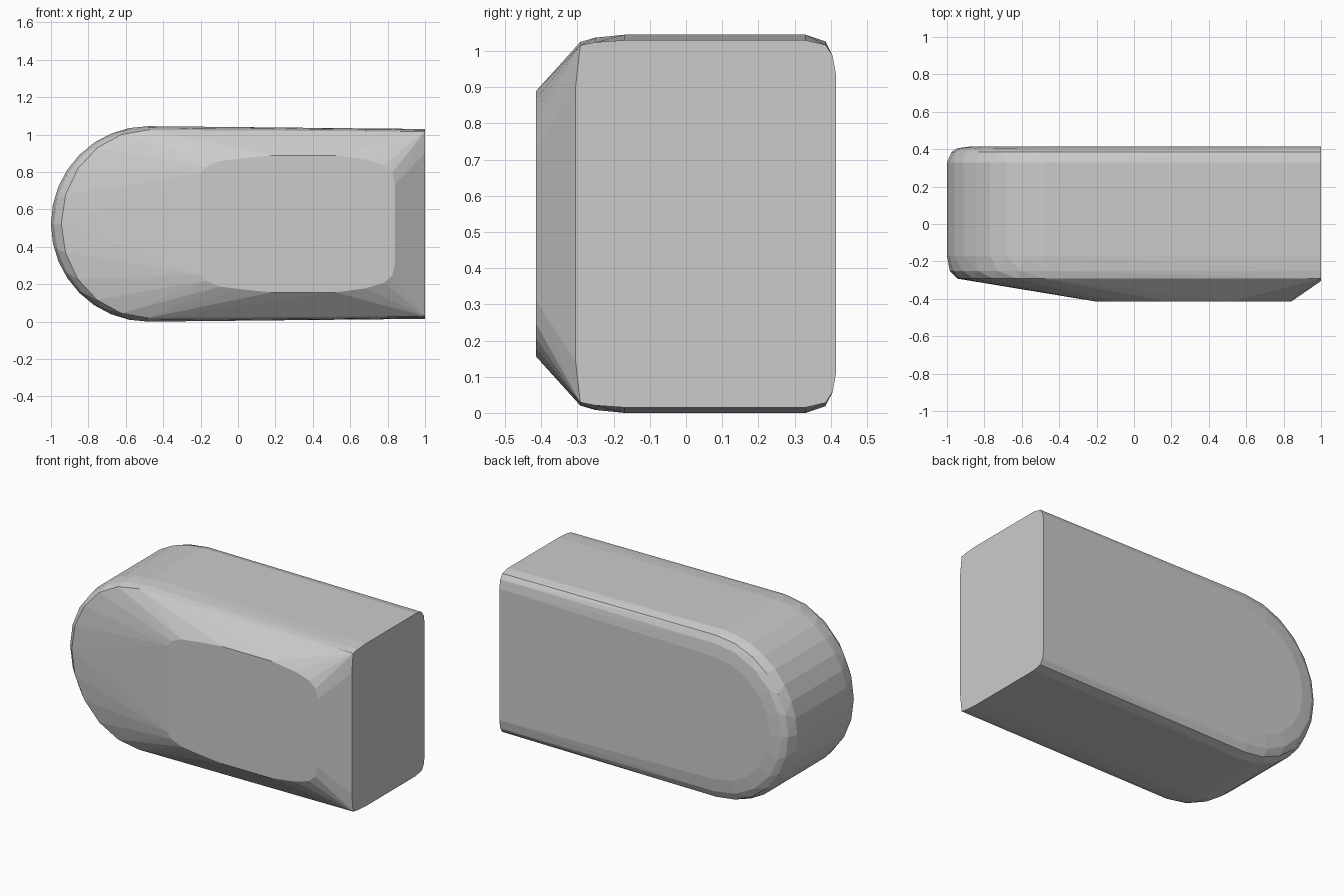
import bpy, bmesh, math

if "Cube" in bpy.data.objects:
    bpy.data.objects.remove(bpy.data.objects["Cube"])

CZ = 0.5225   # height of the horizontal symmetry plane
bm = bmesh.new()


def add(x, y, dz):
    """Point mirrored above and below the symmetry plane."""
    for s in (1, -1):
        bm.verts.new((x, y, CZ + s * dz))


def d_outline(y, inset_x, inset_z, steps):
    """D-shaped ring: round left end, nearly straight run to the flat right end."""
    rx, rz = 0.52 - inset_x, 0.5225 - inset_z
    for i in range(steps + 1):
        a = math.pi / 2 * i / steps
        add(-0.48 - rx * math.cos(a), y, rz * math.sin(a))
    add(1.0, y, min(rz, 0.5225) - 0.015 + inset_z * 0.3)


# Main body rings from front shoulder to rounded back edge
for y, ix, iz, n in ((-0.292, 0.055, 0.02, 5), (-0.25, 0.015, 0.008, 6),
                     (-0.17, 0.0, 0.0, 8), (0.33, 0.0, 0.0, 8),
                     (0.385, 0.025, 0.018, 6), (0.405, 0.055, 0.06, 5),
                     (0.415, 0.13, 0.14, 5)):
    d_outline(y, ix, iz, n)

# Slightly bowed front edge of the flat right end
add(1.0, -0.305, 0.38)

# Raised front panel, its sloping sides come from the hull
for x, dz in ((-0.2, 0.27), (-0.17, 0.305), (-0.1, 0.335), (0.02, 0.35),
              (0.18, 0.366), (0.52, 0.366), (0.68, 0.345), (0.78, 0.315),
              (0.825, 0.275), (0.84, 0.21)):
    add(x, -0.415, dz)

# Wrap everything in one convex skin
bmesh.ops.remove_doubles(bm, verts=bm.verts[:], dist=0.0005)
res = bmesh.ops.convex_hull(bm, input=bm.verts[:])
loose = {v for v in bm.verts if not v.link_faces}
bmesh.ops.delete(bm, geom=list(loose), context='VERTS')
bmesh.ops.dissolve_limit(bm, angle_limit=math.radians(0.5),
                         verts=bm.verts[:], edges=bm.edges[:])
bmesh.ops.recalc_face_normals(bm, faces=bm.faces[:])

mesh = bpy.data.meshes.new("rounded_block")
bm.to_mesh(mesh)
bm.free()
block = bpy.data.objects.new("rounded_block", mesh)
bpy.context.collection.objects.link(block)
